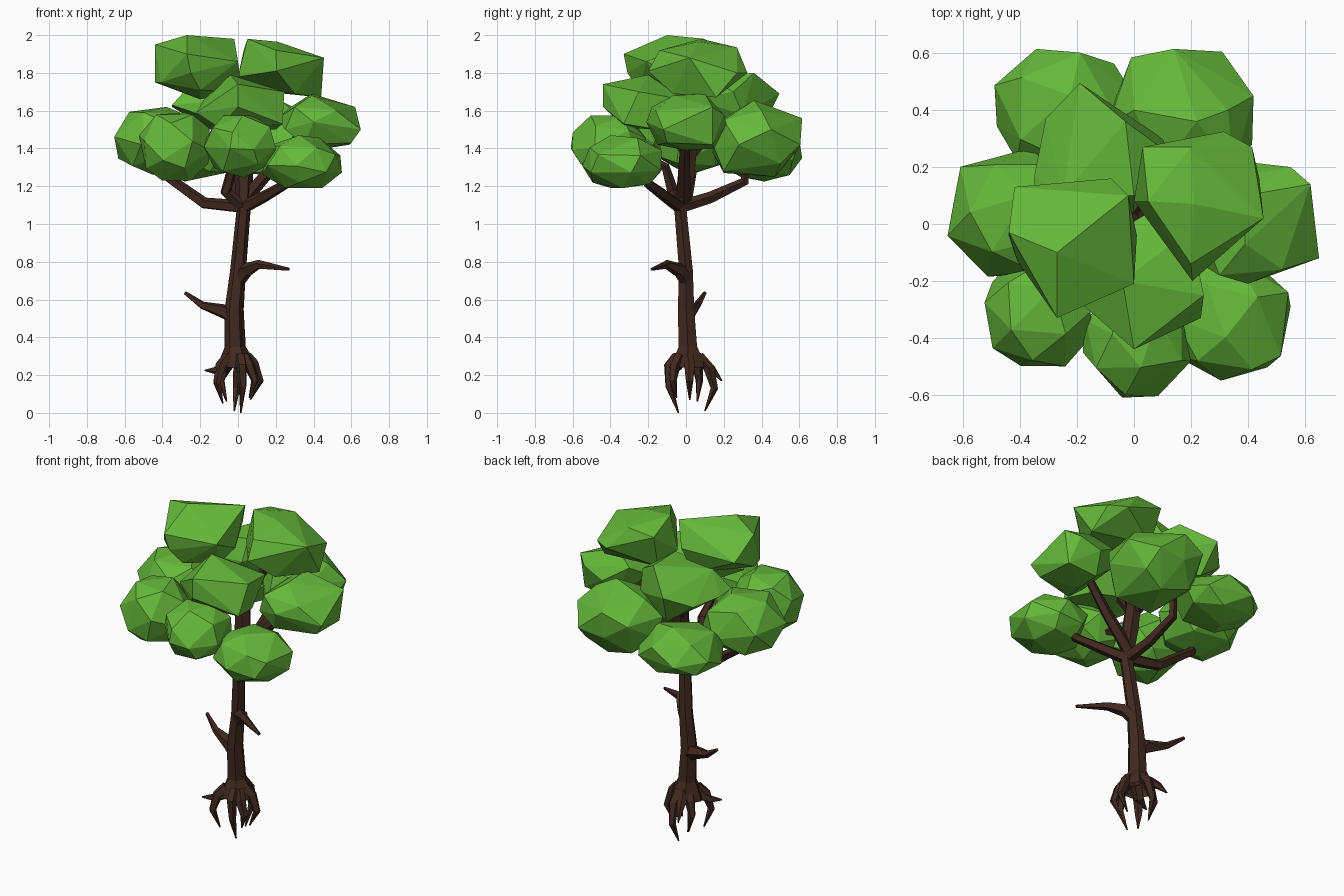
import bpy
import bmesh
import math
import random
from mathutils import Vector, Euler

random.seed(11)

default_cube = bpy.data.objects.get("Cube")
if default_cube:
    bpy.data.objects.remove(default_cube, do_unlink=True)


def make_material(name, colour):
    material = bpy.data.materials.new(name)
    material.use_nodes = True
    material.diffuse_color = (*colour, 1)
    material.node_tree.nodes["Principled BSDF"].inputs["Base Color"].default_value = (*colour, 1)
    return material


bark = make_material("bark brown", (0.052, 0.022, 0.014))
leaf = make_material("leaf green", (0.132, 0.48, 0.043))


def finish(name, mesh_builder, material):
    """Turn a bmesh into a flat shaded object."""
    bmesh.ops.recalc_face_normals(mesh_builder, faces=mesh_builder.faces[:])
    mesh = bpy.data.meshes.new(name)
    mesh_builder.to_mesh(mesh)
    mesh_builder.free()
    mesh.materials.append(material)
    part = bpy.data.objects.new(name, mesh)
    bpy.context.collection.objects.link(part)
    return part


def limb(name, path, radii, sides=5, open_base=False):
    """Sweep a faceted tapering tube along a path."""
    points = [Vector(p) for p in path]
    bm = bmesh.new()
    rings = []
    previous = Vector((0, 0, 1))
    side = Vector((1, 0, 0))
    for i, point in enumerate(points):
        before = points[max(i - 1, 0)]
        after = points[min(i + 1, len(points) - 1)]
        tangent = (after - before).normalized()
        side = previous.rotation_difference(tangent) @ side
        across = tangent.cross(side)
        previous = tangent
        ring = []
        for k in range(sides):
            angle = math.tau * k / sides
            offset = side * math.cos(angle) + across * math.sin(angle)
            ring.append(bm.verts.new(point + offset * radii[i]))
        rings.append(ring)
    for low, high in zip(rings, rings[1:]):
        for k in range(sides):
            n = (k + 1) % sides
            bm.faces.new((low[k], low[n], high[n], high[k]))
    bm.faces.new(rings[-1])
    if not open_base:
        bm.faces.new(rings[0][::-1])
    return finish(name, bm, bark)


def hull(name, points):
    """Faceted boulder of leaves wrapped around a few points."""
    bm = bmesh.new()
    for p in points:
        bm.verts.new(p)
    bmesh.ops.convex_hull(bm, input=bm.verts[:])
    loose = [v for v in bm.verts if not v.link_faces]
    bmesh.ops.delete(bm, geom=loose, context='VERTS')
    return finish(name, bm, leaf)


def clump(name, centre, size, count):
    """Jittered round boulder fitted to its half sizes."""
    turn = Euler([random.uniform(0, math.tau) for _ in range(3)]).to_matrix()
    golden = math.pi * (3 - math.sqrt(5))
    points = []
    for i in range(count):
        height = 1 - 2 * (i + 0.5) / count
        radius = math.sqrt(1 - height * height)
        spot = Vector((radius * math.cos(golden * i), radius * math.sin(golden * i), height))
        spot += Vector([random.uniform(-0.12, 0.12) for _ in range(3)])
        spot = turn @ spot.normalized()
        points.append(Vector([math.copysign(abs(c) ** 0.95, c) for c in spot]))
    low = [min(p[a] for p in points) for a in range(3)]
    high = [max(p[a] for p in points) for a in range(3)]
    return hull(name, [[centre[a] + size[a] * (2 * (p[a] - low[a]) / (high[a] - low[a]) - 1)
                        for a in range(3)] for p in points])


# Trunk, flaring to a hollow collar above the roots
limb("trunk",
     [(-.01, .01, .24), (-.01, .01, .28), (-.015, .01, .35), (-.02, 0, .55),
      (0, 0, .75), (.03, -.03, 1.08), (.03, 0, 1.25), (.02, .02, 1.42)],
     [.1, .09, .056, .05, .042, .037, .05, .045], sides=6, open_base=True)

# Clawed roots: elbow, middle and tip
roots = {
    "front": [(.02, -.09, .25), (.025, -.09, .14), (.015, -.04, 0)],
    "front_right": [(-.09, -.07, .25), (-.11, -.09, .16), (-.08, -.06, .05)],
    "back": [(0, .12, .24), (-.01, .15, .13), (-.02, .1, .01)],
    "left": [(.08, .02, .26), (.115, .02, .17), (.065, .02, .07)],
    "back_right": [(-.07, .06, .25), (-.09, .07, .17), (-.06, .06, .06)],
    "front_left": [(.06, -.06, .25), (.09, -.07, .17), (.06, -.05, .08)],
    "outer_right": [(-.08, -.05, .24), (-.12, -.07, .225), (-.175, -.1, .225)],
    "outer_back": [(-.04, .09, .27), (-.06, .14, .23), (-.08, .19, .17)],
}
for label, path in roots.items():
    top = (path[0][0] * 0.55, path[0][1] * 0.55, 0.3)
    limb("root_" + label, [top] + path, [.03, .03, .021, .004])

# Bare twigs on the trunk
limb("twig_left", [(.005, 0, .7), (.04, -.03, .755), (.11, -.1, .785), (.27, -.18, .76)],
     [.035, .04, .025, .009])
limb("twig_right", [(-.015, 0, .49), (-.065, .02, .535), (-.19, .06, .57), (-.28, .1, .635)],
     [.035, .042, .021, .01])

# Branches fanning out from the fork into the crown
fork = (.03, -.03, 1.09)
lower_branches = {
    "right": [(-.18, 0, 1.11), (-.39, .03, 1.26), (-.43, .04, 1.4)],
    "front_left": [(.13, -.1, 1.14), (.26, -.2, 1.215), (.3, -.26, 1.32)],
    "back_left": [(0, .13, 1.14), (-.02, .31, 1.225), (-.01, .33, 1.42)],
    "front": [(-.065, -.07, 1.17), (-.03, -.11, 1.3), (0, -.3, 1.4)],
}
for label, path in lower_branches.items():
    limb("branch_" + label, [fork] + path, [.036, .032, .026, .018])
limb("branch_left", [(.03, -.01, 1.13), (.19, -.01, 1.31), (.37, 0, 1.53)],
     [.04, .032, .022])
upper_fork = (.02, .02, 1.37)
for label, end in {"right": (-.17, -.05, 1.74), "left": (.19, .05, 1.75),
                   "front": (.01, -.18, 1.6), "back": (-.1, .24, 1.6)}.items():
    middle = [(a + b) / 2 for a, b in zip(upper_fork, end)]
    limb("top_branch_" + label, [upper_fork, middle, end], [.038, .028, .018])

# Large angular clumps at the top, in the middle and at the side
hull("leaves_top_right", [
    (-.27, -.1, 2), (-.02, .1, 1.98), (-.44, -.03, 1.95), (-.42, .13, 1.83),
    (-.08, .16, 1.84), (-.27, -.33, 1.9), (-.25, -.31, 1.8), (0, -.21, 1.86),
    (.01, -.04, 1.78), (-.44, -.04, 1.75), (-.41, -.13, 1.75), (-.2, -.05, 1.66),
    (-.05, -.1, 1.7), (-.12, .1, 1.68), (-.2, -.25, 1.71)])
hull("leaves_top_left", [
    (.05, .08, 1.98), (.03, .27, 1.92), (.21, .07, 1.965), (.455, .02, 1.88),
    (.415, .27, 1.8), (.315, .325, 1.8), (.205, -.2, 1.81), (.2, -.14, 1.92),
    (.44, .16, 1.67), (.3, -.07, 1.69), (0, .08, 1.78), (.05, .2, 1.71),
    (.2, .27, 1.935)])
hull("leaves_middle_front", [
    (-.04, -.2, 1.79), (0, -.44, 1.74), (0, -.44, 1.62), (.245, -.25, 1.7),
    (.235, -.33, 1.53), (.2, -.15, 1.5), (-.22, -.25, 1.59), (-.18, -.1, 1.66),
    (.05, .04, 1.64), (.2, -.02, 1.66), (-.1, -.32, 1.51), (0, -.05, 1.5)])
hull("leaves_middle_back", [
    (-.19, .495, 1.69), (-.03, .36, 1.8), (-.31, .37, 1.62), (-.35, .17, 1.62),
    (-.25, .1, 1.74), (.12, .25, 1.7), (.1, .3, 1.58), (0, .04, 1.66),
    (-.12, .05, 1.55), (-.15, .4, 1.5), (0, .25, 1.49), (0, .1, 1.78),
    (-.35, .06, 1.63)])
hull("leaves_left", [
    (.39, .1, 1.69), (.39, -.07, 1.68), (.62, .14, 1.62), (.55, .2, 1.58),
    (.65, -.12, 1.5), (.4, -.21, 1.54), (.3, -.18, 1.62), (.42, .215, 1.53),
    (.59, .14, 1.42), (.6, -.1, 1.43), (.25, -.15, 1.5), (.21, .05, 1.56),
    (.4, 0, 1.39), (.4, .15, 1.4), (.35, -.15, 1.42), (.28, .15, 1.62),
    (.52, -.16, 1.6)])
hull("leaves_back_left", [
    (.22, .36, 1.655), (-.01, .585, 1.5), (.14, .615, 1.56), (.31, .605, 1.42),
    (.14, .6, 1.4), (.42, .45, 1.5), (.415, .28, 1.42), (.35, .2, 1.55),
    (.1, .2, 1.56), (-.09, .35, 1.5), (-.08, .4, 1.38), (.2, .47, 1.25),
    (.05, .2, 1.27), (.3, .2, 1.28), (.1, .14, 1.38), (.28, .15, 1.4),
    (0, .4, 1.6), (.33, .4, 1.6), (.33, .5, 1.32), (.02, .5, 1.3)])

# Rounder outer clumps: centre, half sizes and corner count
crown = {
    "low_front_left": ((.34, -.34, 1.33), (.21, .21, .14), 22),
    "low_front": ((.01, -.41, 1.41), (.19, .2, .165), 22),
    "low_front_right": ((-.335, -.315, 1.41), (.19, .185, .18), 22),
    "right": ((-.43, .04, 1.44), (.225, .225, .18), 20),
    "low_back_right": ((-.245, .4, 1.365), (.245, .215, .14), 20),
}
for label, (centre, size, count) in crown.items():
    clump("leaves_" + label, centre, size, count)
